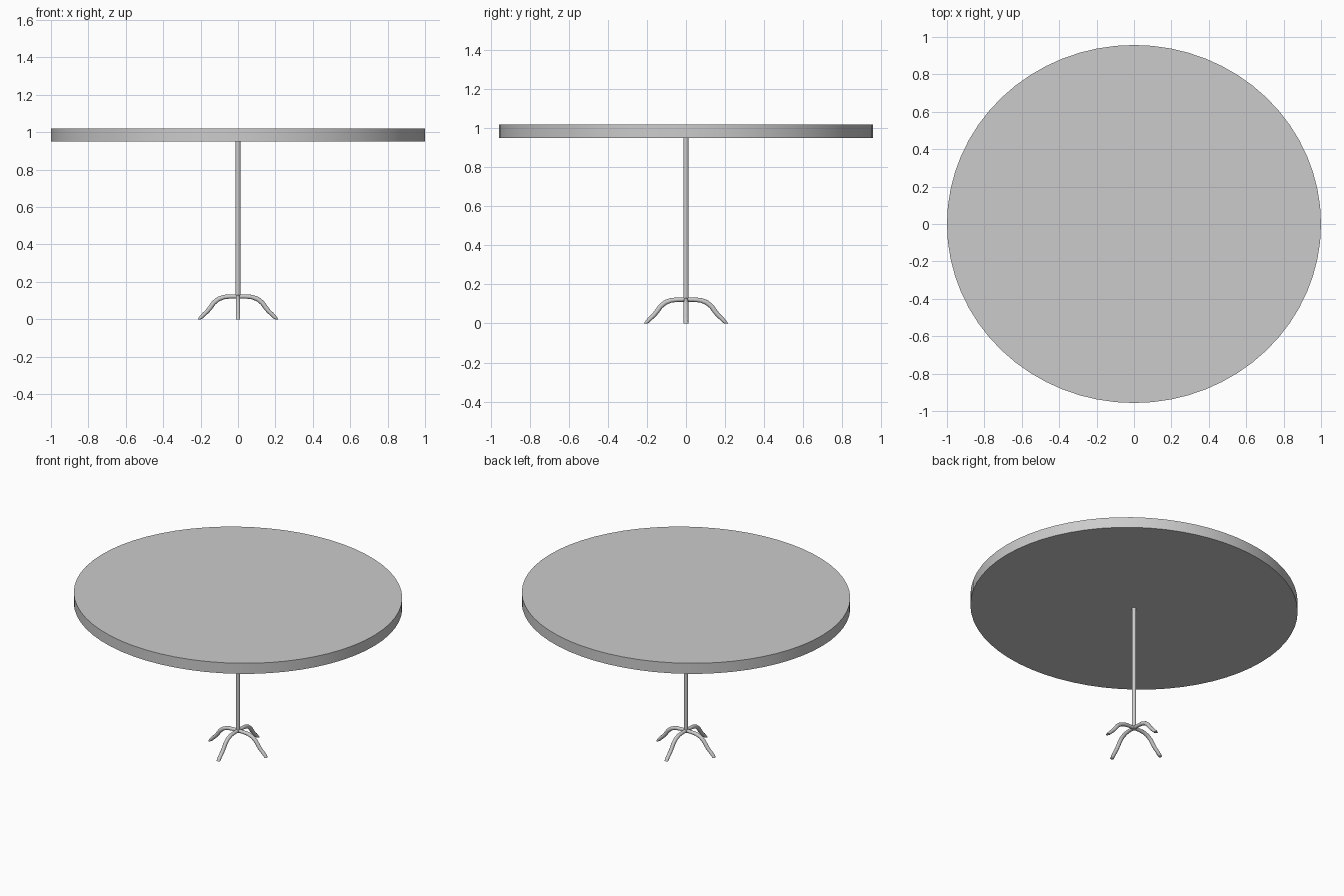
import bpy, bmesh
from math import sin, cos, pi, radians
from mathutils import Matrix

if "Cube" in bpy.data.objects:
    bpy.data.objects.remove(bpy.data.objects["Cube"])


def smooth(obj):
    bpy.ops.object.select_all(action='DESELECT')
    obj.select_set(True)
    bpy.context.view_layer.objects.active = obj
    bpy.ops.object.shade_smooth_by_angle(angle=radians(35))


def cylinder(name, rx, ry, z0, z1, sides):
    bpy.ops.mesh.primitive_cylinder_add(vertices=sides, radius=1, depth=1,
                                        location=(0, 0, (z0 + z1) / 2))
    obj = bpy.context.object
    obj.name = name
    obj.scale = (rx, ry, z1 - z0)
    bpy.ops.object.transform_apply(location=False, rotation=False, scale=True)
    smooth(obj)


# Slightly oval top and the central post
cylinder("table_top", 1.0, 0.957, 0.95, 1.02, 64)
cylinder("post", 0.0135, 0.0135, 0.112, 0.96, 20)

# Leg path: x, z, tilt of the cross-section (0 = upright), half thickness
PATH = [(0.0, 0.122, 0, 0.011), (0.04, 0.122, 0, 0.011), (0.075, 0.119, 8, 0.012),
        (0.105, 0.108, 28, 0.0125), (0.13, 0.088, 45, 0.0125), (0.147, 0.064, 54, 0.0125),
        (0.163, 0.044, 48, 0.0115), (0.182, 0.026, 42, 0.011), (0.197, 0.010, 60, 0.0105),
        (0.206, 0.0, 90, 0.009)]
SIDES = 12


def leg(name, angle):
    bm = bmesh.new()
    rings = []
    for x, z, tilt, r in PATH:
        t = radians(tilt)
        ring = []
        for i in range(SIDES):
            a = 2 * pi * i / SIDES
            h = r * cos(a)
            ring.append(bm.verts.new((x + h * sin(t), 0.012 * sin(a), z + h * cos(t))))
        rings.append(ring)
    for p, q in zip(rings, rings[1:]):
        for i in range(SIDES):
            j = (i + 1) % SIDES
            bm.faces.new((p[i], p[j], q[j], q[i]))
    bm.faces.new(rings[0])
    bm.faces.new(rings[-1])
    bmesh.ops.recalc_face_normals(bm, faces=bm.faces)
    bm.transform(Matrix.Rotation(angle, 4, 'Z'))
    mesh = bpy.data.meshes.new(name)
    bm.to_mesh(mesh)
    bm.free()
    obj = bpy.data.objects.new(name, mesh)
    bpy.context.collection.objects.link(obj)
    smooth(obj)


# Four curved feet along the axes
for k, side in enumerate(("right", "back", "left", "front")):
    leg(side + "_leg", k * pi / 2)
